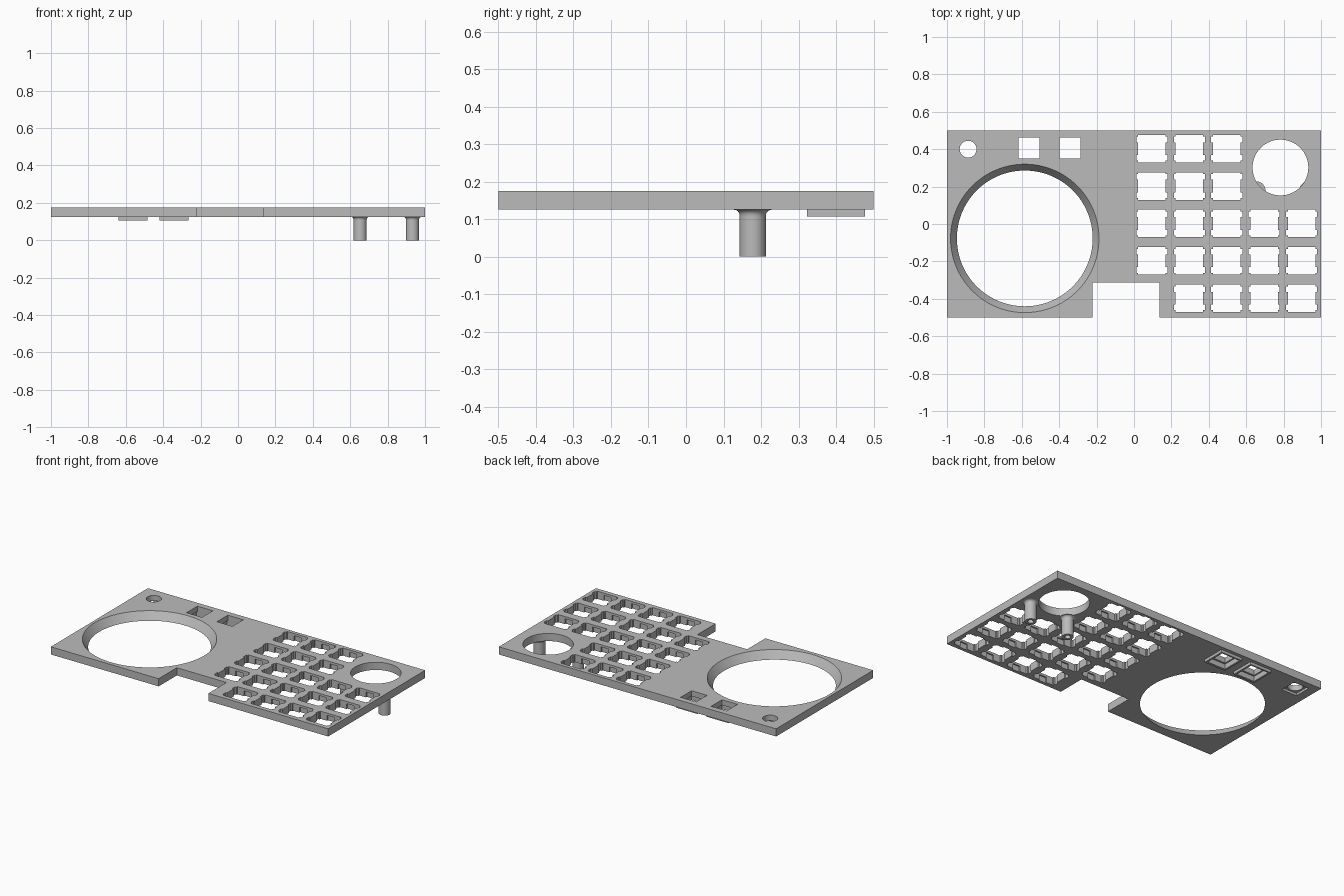
import bpy
import bmesh
from math import cos, sin, tau, radians

if "Cube" in bpy.data.objects:
    bpy.data.objects.remove(bpy.data.objects["Cube"])

BOTTOM, TOP = 0.125, 0.175
LOW, HIGH = BOTTOM - 0.05, TOP + 0.05

grey = bpy.data.materials.new("plain grey")
grey.use_nodes = True
grey.diffuse_color = (0.5, 0.5, 0.5, 1)
grey.node_tree.nodes["Principled BSDF"].inputs["Base Color"].default_value = grey.diffuse_color


def rect(cx, cy, w, h):
    return [(cx + sx * w / 2, cy + sy * h / 2)
            for sx, sy in ((-1, -1), (1, -1), (1, 1), (-1, 1))]


def circle(cx, cy, r, n=64):
    return [(cx + r * cos(tau * i / n), cy + r * sin(tau * i / n)) for i in range(n)]


def loft(bm, rings):
    """Closed solid through a stack of (outline, z) rings."""
    loops = [[bm.verts.new((x, y, z)) for x, y in pts] for pts, z in rings]
    bm.faces.new(loops[0][::-1])
    bm.faces.new(loops[-1])
    for a, b in zip(loops, loops[1:]):
        for i in range(len(a)):
            j = (i + 1) % len(a)
            bm.faces.new((a[i], a[j], b[j], b[i]))


def solid(name, stacks):
    bm = bmesh.new()
    for rings in stacks:
        loft(bm, rings)
    mesh = bpy.data.meshes.new(name)
    bm.to_mesh(mesh)
    bm.free()
    mesh.materials.append(grey)
    obj = bpy.data.objects.new(name, mesh)
    bpy.context.collection.objects.link(obj)
    return obj


def combine(target, tool, operation):
    tool.hide_render = True
    mod = target.modifiers.new(operation.lower(), "BOOLEAN")
    mod.operation, mod.solver, mod.object = operation, "EXACT", tool
    bpy.context.view_layer.objects.active = target
    bpy.ops.object.modifier_apply(modifier=mod.name)
    bpy.data.objects.remove(tool)


def key_outline(cx, cy):
    """Square opening with two side ears at each end."""
    half, ear = 0.0735, 0.083
    quarter = [(half, 0.034), (ear, 0.034), (ear, 0.064), (half, 0.064), (half, half)]
    right = [(x, -y) for x, y in quarter[::-1]] + quarter
    left = [(-x, -y) for x, y in right]
    return [(cx + x, cy + y) for x, y in right + left]


# Key grid: row height and the columns it uses
rows = {0.4: range(3), 0.2: range(3), 0.0: range(5), -0.2: range(5), -0.4: range(1, 5)}
keys = [(0.096 + 0.2 * c, y + 0.003) for y, cols in rows.items() for c in cols]
buttons = [(-0.561, 0.4), (-0.341, 0.4)]

# Plate with raised button pads underneath
plate = solid("face_plate", [[(rect(0, 0, 2, 1), BOTTOM), (rect(0, 0, 2, 1), TOP)]])
pads = solid("button_pads", [[(rect(x, y, 0.155, 0.155), 0.107),
                              (rect(x, y, 0.155, 0.155), 0.15)] for x, y in buttons])
combine(plate, pads, "UNION")

# Openings right through the plate
outlines = [key_outline(x, y) for x, y in keys]
outlines += [rect(x, y + 0.006, 0.112, 0.112) for x, y in buttons]
outlines += [circle(-0.887, 0.4, 0.045, 40), circle(0.783, 0.302, 0.149),
             rect(-0.043, -0.513, 0.358, 0.4)]
stacks = [[(o, LOW), (o, HIGH)] for o in outlines]

# Large tapered opening
small, large = 0.363, 0.397
slope = (large - small) / (TOP - BOTTOM)
stacks.append([(circle(-0.584, -0.077, small + slope * (z - BOTTOM), 96), z)
               for z in (LOW, HIGH)])
combine(plate, solid("opening_cutter", stacks), "DIFFERENCE")

# Pockets on the underside: clip slots, button seats and the small hole's seat
pockets = [(rect(x, y, 0.053, 0.165), 0.16) for x, y in keys]
pockets += [(rect(x, y + 0.003, 0.13, 0.13), 0.14) for x, y in buttons]
pockets.append((rect(-0.887, 0.4, 0.11, 0.11), 0.14))
combine(plate, solid("pocket_cutter", [[(o, LOW), (o, z)] for o, z in pockets]), "DIFFERENCE")

# Hollow mounting posts with a flared root
posts = []
for name, x in (("inner_post", 0.653), ("outer_post", 0.933)):
    profile = [(0.018, 0.1), (0.018, 0), (0.035, 0), (0.035, 0.107)]
    profile += [(0.05 - 0.015 * cos(a), 0.11 + 0.015 * sin(a))
                for a in (radians(d) for d in (0, 22, 45, 68, 90))]
    posts.append(solid(name, [[(circle(x, 0.178, r, 40), z) for r, z in profile]]))

# Smooth round walls, keep edges sharp
bpy.ops.object.select_all(action="DESELECT")
for obj in [plate] + posts:
    bm = bmesh.new()
    bm.from_mesh(obj.data)
    bmesh.ops.recalc_face_normals(bm, faces=bm.faces)
    bm.to_mesh(obj.data)
    bm.free()
    obj.select_set(True)
bpy.context.view_layer.objects.active = plate
bpy.ops.object.shade_smooth_by_angle(angle=radians(30))
